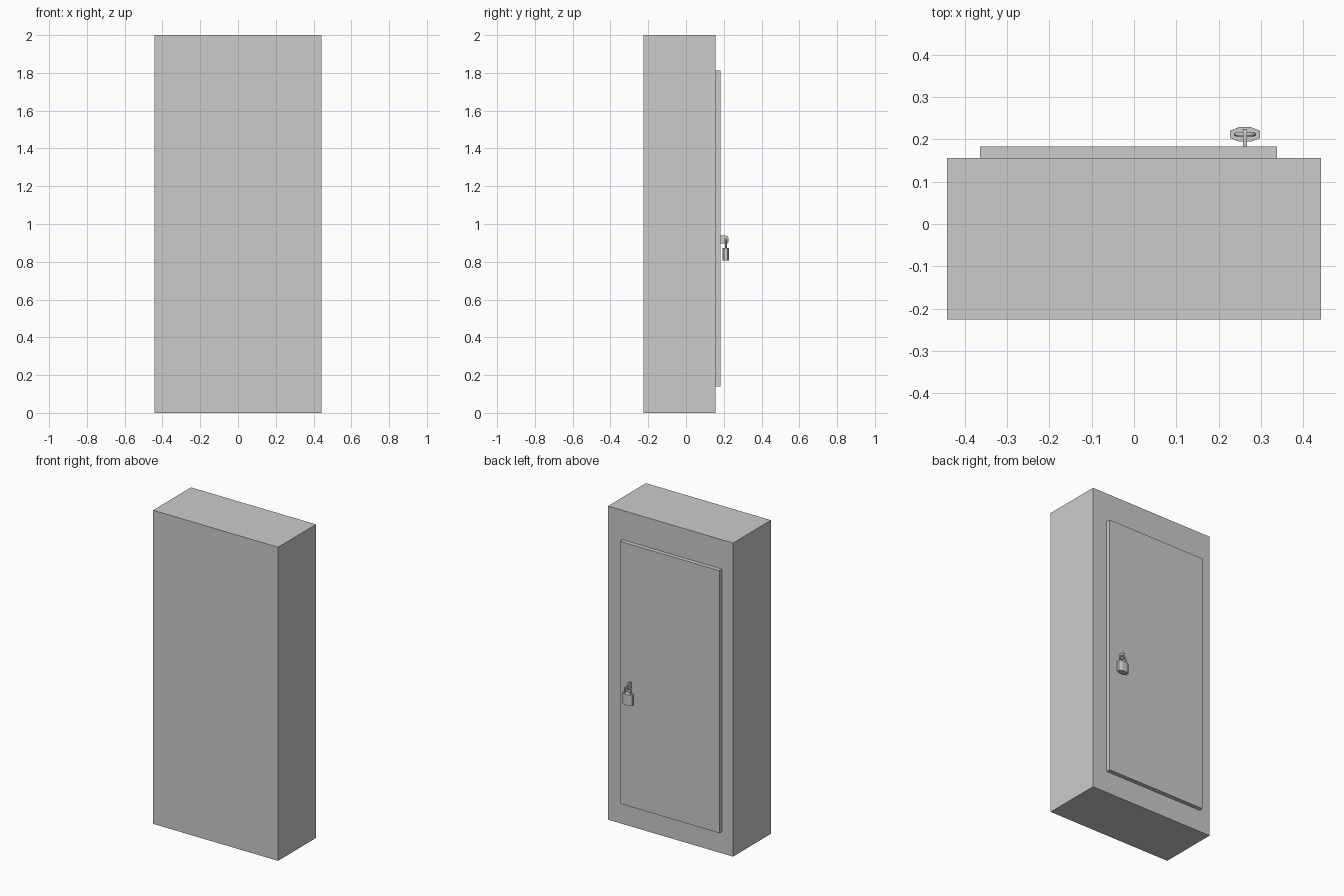
import bpy, bmesh
from math import pi, sin, cos
from mathutils import Vector

if "Cube" in bpy.data.objects:
    bpy.data.objects.remove(bpy.data.objects["Cube"])


def add_mesh(name, bm):
    bmesh.ops.recalc_face_normals(bm, faces=bm.faces[:])
    mesh = bpy.data.meshes.new(name)
    bm.to_mesh(mesh)
    bm.free()
    ob = bpy.data.objects.new(name, mesh)
    bpy.context.collection.objects.link(ob)
    return ob


def prism(name, points, direction):
    """Extrude a planar outline along a vector."""
    bm = bmesh.new()
    face = bm.faces.new([bm.verts.new(p) for p in points])
    ext = bmesh.ops.extrude_face_region(bm, geom=[face], use_keep_orig=True)
    verts = [g for g in ext["geom"] if isinstance(g, bmesh.types.BMVert)]
    bmesh.ops.translate(bm, verts=verts, vec=Vector(direction))
    return add_mesh(name, bm)


def box(name, x0, x1, y0, y1, z0, z1):
    pts = [(x0, y0, z0), (x1, y0, z0), (x1, y1, z0), (x0, y1, z0)]
    return prism(name, pts, (0, 0, z1 - z0))


# Cabinet and its raised door on the +y side
box("cabinet_body", -0.441, 0.441, -0.226, 0.156, 0, 2)
box("door", -0.364, 0.338, 0.156, 0.183, 0.14, 1.813)

# Padlock body: eight-sided block
LX, LY = 0.262, 0.2115
outline = [(0.035, -0.009), (0.035, 0.009), (0.015, 0.017), (-0.015, 0.017),
           (-0.035, 0.009), (-0.035, -0.009), (-0.015, -0.017), (0.015, -0.017)]
prism("padlock_body", [(LX + x, LY + y, 0.806) for x, y in outline], (0, 0, 0.068))

# Shackle: bent round bar
R, ZC = 0.0215, 0.894
path = [(LX + R, LY, 0.868)]
path += [(LX + R * cos(pi * i / 10), LY, ZC + R * sin(pi * i / 10)) for i in range(11)]
path += [(LX - R, LY, 0.868)]
curve = bpy.data.curves.new("padlock_shackle", "CURVE")
curve.dimensions = "3D"
curve.bevel_depth = 0.0048
curve.bevel_resolution = 2
curve.use_fill_caps = True
spline = curve.splines.new("POLY")
spline.points.add(len(path) - 1)
for pt, co in zip(spline.points, path):
    pt.co = (*co, 1)
bpy.context.collection.objects.link(bpy.data.objects.new("padlock_shackle", curve))

# Staple: upright plate with a rounded top corner
yz = [(0.181, 0.896), (0.217, 0.896), (0.224, 0.903)]
yz += [(0.212 + 0.012 * cos(pi * i / 8), 0.926 + 0.012 * sin(pi * i / 8)) for i in range(5)]
yz += [(0.181, 0.938)]
staple = prism("lock_staple", [(LX - 0.0045, y, z) for y, z in yz], (0.009, 0, 0))

# Hole that the shackle passes through
hole = [(LX - 0.02, LY + 0.0075 * cos(pi * i / 8), 0.915 + 0.0075 * sin(pi * i / 8))
        for i in range(16)]
cutter = prism("staple_hole_cutter", hole, (0.04, 0, 0))
cutter.hide_render = True
cutter.hide_viewport = True
mod = staple.modifiers.new("hole", "BOOLEAN")
mod.operation = "DIFFERENCE"
mod.solver = "EXACT"
mod.object = cutter
